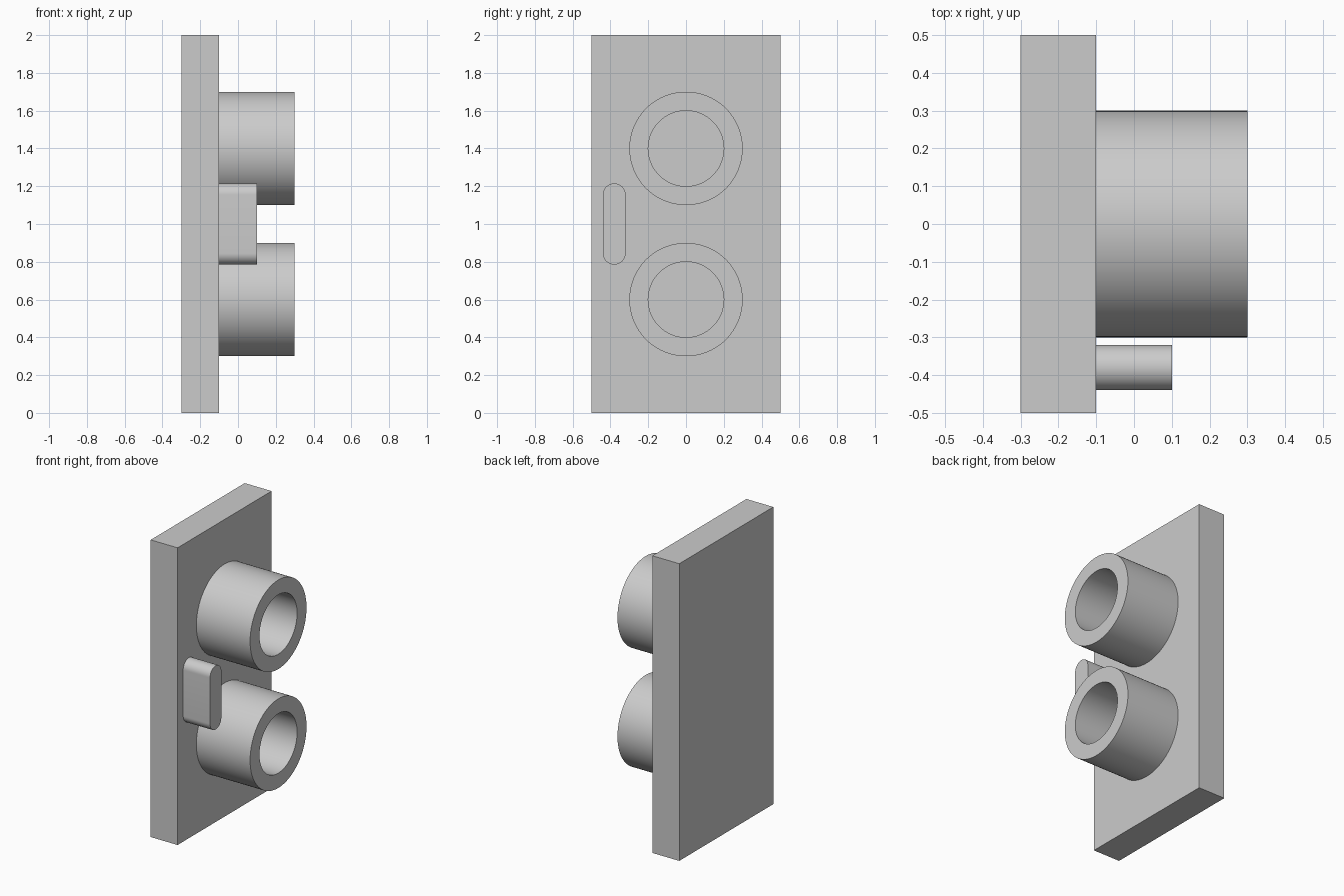
import bpy, bmesh, math

cube = bpy.data.objects.get("Cube")
if cube:
    bpy.data.objects.remove(cube, do_unlink=True)

grey = bpy.data.materials.new("light_grey")
grey.use_nodes = True
colour = (0.6, 0.6, 0.6, 1)
grey.diffuse_color = colour
grey.node_tree.nodes["Principled BSDF"].inputs["Base Color"].default_value = colour

PLATE_BACK, PLATE_FACE = -0.3, -0.1


def finish(name, bm, smooth=True):
    bmesh.ops.recalc_face_normals(bm, faces=bm.faces)
    mesh = bpy.data.meshes.new(name)
    bm.to_mesh(mesh)
    bm.free()
    mesh.materials.append(grey)
    obj = bpy.data.objects.new(name, mesh)
    bpy.context.collection.objects.link(obj)
    if smooth:
        bpy.ops.object.select_all(action="DESELECT")
        obj.select_set(True)
        bpy.context.view_layer.objects.active = obj
        bpy.ops.object.shade_smooth_by_angle(angle=math.radians(30))
    return obj


def prism(name, outline, x0, x1, smooth=True):
    """Extrude a closed (y, z) outline along x."""
    bm = bmesh.new()
    face = bm.faces.new([bm.verts.new((x0, y, z)) for y, z in outline])
    top = bmesh.ops.extrude_face_region(bm, geom=[face], use_keep_orig=True)
    moved = [v for v in top["geom"] if isinstance(v, bmesh.types.BMVert)]
    bmesh.ops.translate(bm, verts=moved, vec=(x1 - x0, 0, 0))
    return finish(name, bm, smooth)


def tube(name, z, outer, inner, x0, x1, sides=96):
    """Spin the wall section about an axis along x."""
    bm = bmesh.new()
    section = [(x0, outer), (x1, outer), (x1, inner), (x0, inner)]
    verts = [bm.verts.new((x, 0, z + r)) for x, r in section]
    edges = [bm.edges.new((verts[i], verts[(i + 1) % 4])) for i in range(4)]
    bmesh.ops.spin(bm, geom=verts + edges, cent=(0, 0, z), axis=(1, 0, 0),
                   angle=math.tau, steps=sides, use_merge=True)
    bmesh.ops.remove_doubles(bm, verts=bm.verts, dist=0.0001)
    return finish(name, bm)


# Upright back plate
prism("back_plate", [(-0.5, 0), (0.5, 0), (0.5, 2), (-0.5, 2)],
      PLATE_BACK, PLATE_FACE, smooth=False)

# Two open tubes
for name, z in (("lower_tube", 0.6), ("upper_tube", 1.4)):
    tube(name, z, 0.3, 0.2, PLATE_FACE, 0.3)

# Round-ended tab beside the tubes
radius, half_straight, steps = 0.06, 0.155, 24
outline = []
for start, z in ((0, 1 + half_straight), (math.pi, 1 - half_straight)):
    for i in range(steps + 1):
        a = start + math.pi * i / steps
        outline.append((-0.38 + radius * math.cos(a), z + radius * math.sin(a)))
prism("rounded_tab", outline, PLATE_FACE, 0.1)
